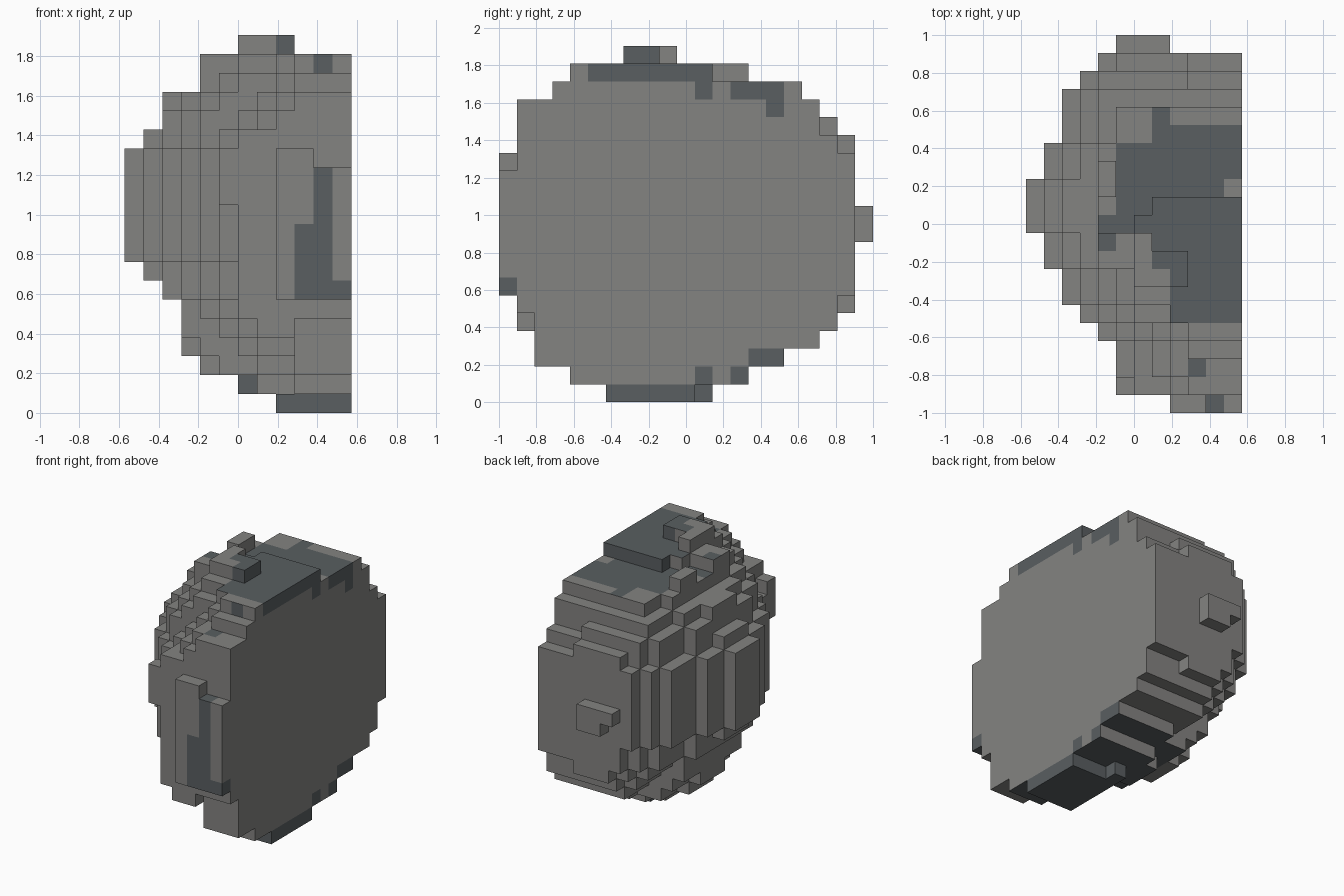
import bpy
import bmesh
from math import sqrt
from mathutils import Vector

cube = bpy.data.objects.get("Cube")
if cube:
    bpy.data.objects.remove(cube)

V = 2 / 21              # block size
NX, NY, NZ = 12, 21, 20

# Outline of the flat cut side: first and last block along y for each layer
SPAN = ([(6, 12), (4, 14), (2, 16), (2, 18), (1, 19), (1, 20)] + [(0, 20)] * 3
        + [(0, 21)] * 2 + [(0, 20)] * 3
        + [(1, 20), (1, 19), (1, 18), (2, 17), (4, 14), (7, 10)])
# Rounded side: deepest reach from the cut, per layer and per slice along y
DEPTH_Z = [4, 6, 8, 9, 9, 9, 10, 11] + [12] * 6 + [11, 10, 10, 8, 8, 6]
DEPTH_Y = [4, 7, 7, 7, 8, 9, 10, 10, 11, 11] + [12] * 3 + [11, 11, 10, 10, 10, 9, 8, 7]
# Reach of the front wall for each layer from its foot up
WALL_FOOT = 4
WALL = [5] + [6] * 6 + [7] * 3 + [6, 4, 3]
# Rim blocks (y, z) that are set back from the cut
SET_BACK = {(1, 4), (19, 5), (19, 14), (18, 15), (2, 17), (11, 0)}


def make_material(name, color):
    mat = bpy.data.materials.new(name)
    mat.use_nodes = True
    mat.diffuse_color = color
    mat.node_tree.nodes["Principled BSDF"].inputs["Base Color"].default_value = color
    return mat


def filled(i, j, k):
    """True where the stone has a block."""
    if not (0 <= i < NX and 0 <= j < NY and 0 <= k < NZ):
        return False
    if not SPAN[k][0] <= j < SPAN[k][1]:
        return False
    if (j, k) in SET_BACK and i >= 9:
        return False
    if k == NZ - 1:                          # crown, an angled block
        return i == 6 or (i in (7, 8) and j < 9)
    if k == NZ - 2 and j >= 10:              # ledge behind the crown and ridge beside it
        return i == 4 if j >= 12 else i >= j - 4
    if j == NY - 1:                          # knob on the back with a cut corner
        return 5 <= i < 8 and (i, k) != (5, 9)
    if j == 0:                               # slab on the front, stepped at the top
        return i >= 8 and (k < 13 or i < 10)
    if j == 1:                               # front wall
        return i >= NX - WALL[k - WALL_FOOT]
    # domed body, kept within the outlines
    dome = NX * sqrt(max(0, (DEPTH_Y[j] / NX) ** 2 - ((k - 10.4) / 11.5) ** 2))
    depth = min(max(dome, 4 if k == 0 else 3), DEPTH_Z[k])
    return i >= NX - round(depth)


def dark(i, j, k, normal):
    """True where a block face belongs to a dark patch."""
    if k == 0 or (k <= 2 and normal.z < 0 and i >= 5 and 3 < j < 16):
        return True
    if j == 0:                               # streak on the front slab
        return (k == 6 and i >= 9) or (i == 9 and k < 10) or (i == 10 and k < 13)
    if k == NZ - 1 and normal.z == 0:        # crown sides
        return i == 8
    if k >= 14 and normal.z > 0:             # top patch
        if (i, j) == (11, 12):
            return False
        return ((10 <= j < 15 and i >= 5) or (j == 15 and i >= 7)
                or (8 <= j < 10 and i >= 7) or (5 <= j < 8 and i >= 8)
                or (i == 4 and j in (9, 10)) or (i, j) in ((7, 16), (9, 2)))
    if k == 18 and i >= 7:                   # edge below the crown
        return j == 11 or (normal.x > 0 and 5 <= j < 11) or (i == 10 and normal.y < 0)
    # spots along the rim
    if i == 11 and normal.x > 0:
        return (k == 17 and j in (11, 13, 14, 15)) or (k == 16 and j == 15) \
            or (k == 2 and j in (14, 15)) or (k == 1 and j in (11, 13))
    return k == 1 and i == 6 and normal.y < 0


# Surface of the stone
bm = bmesh.new()
points = {}


def point(p):
    key = tuple(p)
    if key not in points:
        x, y, z = key
        points[key] = bm.verts.new(((x - NX / 2) * V, (y - NY / 2) * V, z * V))
    return points[key]


for i in range(NX):
    for j in range(NY):
        for k in range(NZ):
            if not filled(i, j, k):
                continue
            for axis in range(3):
                for side in (0, 1):
                    step = [0, 0, 0]
                    step[axis] = 2 * side - 1
                    if filled(i + step[0], j + step[1], k + step[2]):
                        continue
                    corners = []
                    for u, w in ((0, 0), (1, 0), (1, 1), (0, 1)):
                        c = [i, j, k]
                        c[axis] += side
                        c[(axis + 1) % 3] += u
                        c[(axis + 2) % 3] += w
                        corners.append(point(c))
                    if not side:
                        corners.reverse()
                    face = bm.faces.new(corners)
                    face.material_index = int(dark(i, j, k, Vector(step)))

# Merge coplanar block faces of one colour
bmesh.ops.dissolve_limit(bm, angle_limit=0.01, verts=bm.verts[:], edges=bm.edges[:],
                         delimit={'MATERIAL'})
mesh = bpy.data.meshes.new("half_boulder")
bm.to_mesh(mesh)
bm.free()
mesh.materials.append(make_material("stone_grey", (0.23, 0.228, 0.22, 1)))
mesh.materials.append(make_material("dark_slate", (0.1, 0.113, 0.119, 1)))
stone = bpy.data.objects.new("half_boulder", mesh)
bpy.context.collection.objects.link(stone)
